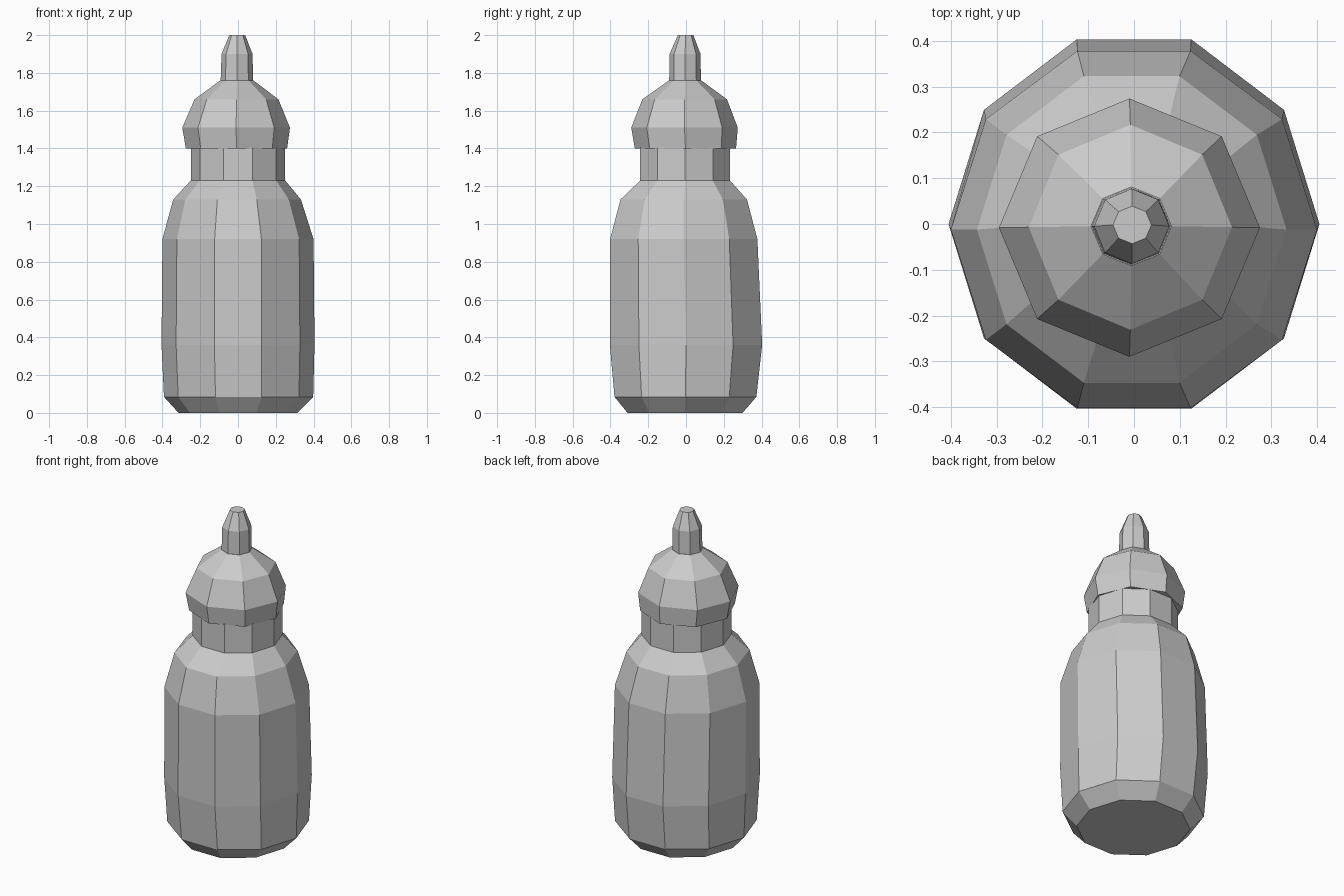
import bpy, bmesh, math

if "Cube" in bpy.data.objects:
    bpy.data.objects.remove(bpy.data.objects["Cube"])

grey = bpy.data.materials.new("plain_grey")
grey.diffuse_color = (0.6, 0.6, 0.6, 1)
grey.use_nodes = True
grey.node_tree.nodes["Principled BSDF"].inputs["Base Color"].default_value = grey.diffuse_color


def lathe(name, sides, rings):
    """Stack polygon rings of (z, x radius, y radius, x centre, y centre) and close both ends."""
    bm = bmesh.new()
    loops = []
    for z, rx, ry, cx, cy in rings:
        loops.append([bm.verts.new((cx + rx * math.cos(2 * math.pi * i / sides),
                                    cy + ry * math.sin(2 * math.pi * i / sides), z))
                      for i in range(sides)])
    for low, high in zip(loops, loops[1:]):
        for i in range(sides):
            j = (i + 1) % sides
            bm.faces.new((low[i], low[j], high[j], high[i]))
    bm.faces.new(loops[0][::-1])
    bm.faces.new(loops[-1])
    mesh = bpy.data.meshes.new(name)
    bm.to_mesh(mesh)
    bm.free()
    mesh.materials.append(grey)
    obj = bpy.data.objects.new(name, mesh)
    bpy.context.collection.objects.link(obj)
    return obj


# ten-sided bottle with shoulder and neck
lathe("bottle_body", 10, [
    (0.00, 0.315, 0.320, 0.000, -0.005),
    (0.085, 0.395, 0.395, 0.003, -0.003),
    (0.36, 0.405, 0.424, 0.000, 0.000),
    (0.92, 0.400, 0.410, 0.000, -0.012),
    (1.13, 0.338, 0.352, -0.005, -0.012),
    (1.23, 0.250, 0.250, 0.000, -0.005),
    (1.405, 0.250, 0.250, 0.000, -0.005),
])

# eight-sided domed cap
lathe("cap", 8, [
    (1.40, 0.268, 0.268, -0.008, -0.003),
    (1.51, 0.285, 0.282, -0.010, -0.008),
    (1.66, 0.222, 0.224, -0.008, -0.007),
    (1.76, 0.088, 0.086, -0.006, -0.005),
])

# eight-sided nozzle with tapered tip
lathe("nozzle", 8, [
    (1.755, 0.086, 0.084, -0.006, -0.005),
    (1.90, 0.082, 0.082, -0.005, -0.005),
    (2.00, 0.042, 0.041, -0.004, -0.002),
])
